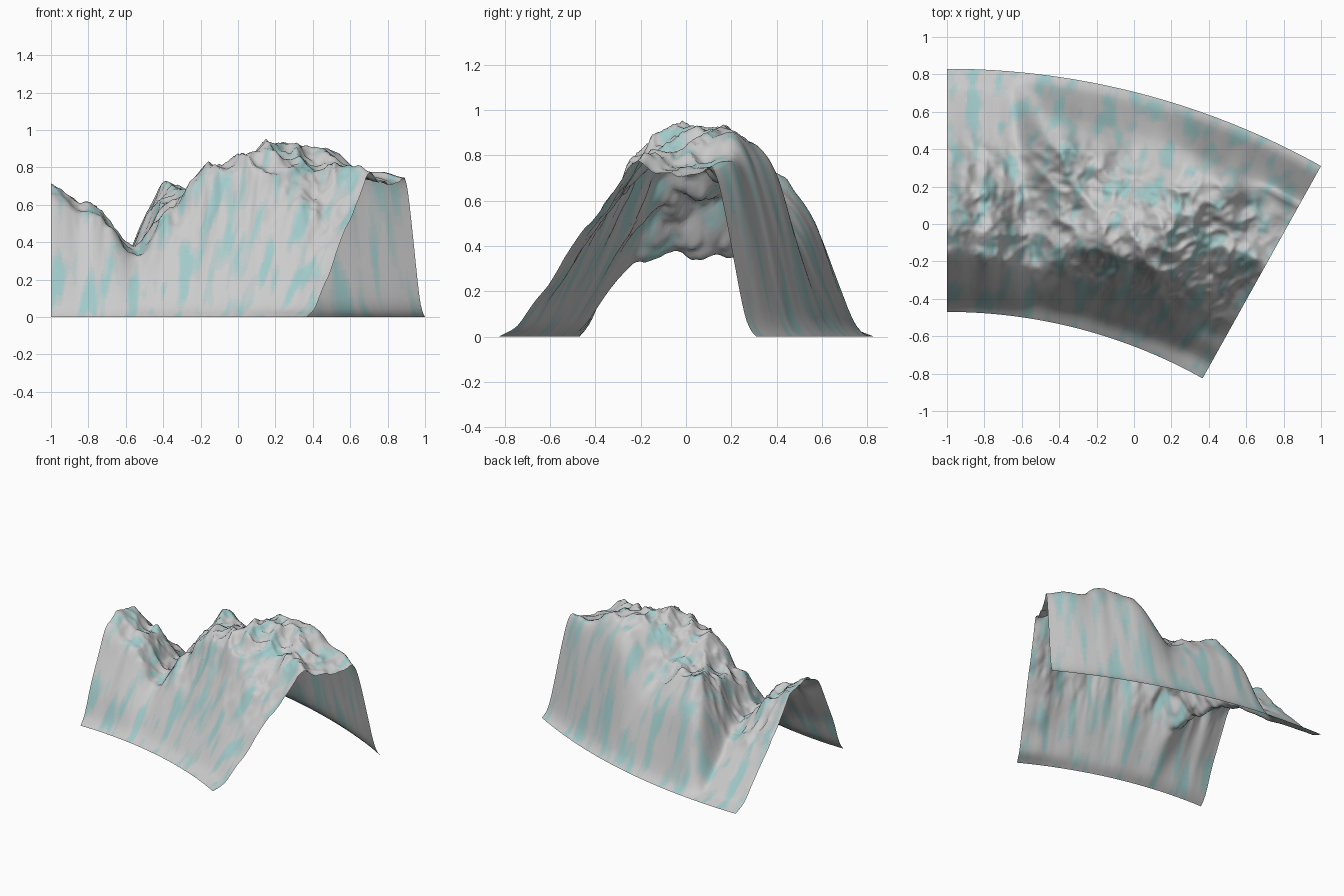
import bpy, bmesh, math
from mathutils import noise, Vector

if "Cube" in bpy.data.objects:
    bpy.data.objects.remove(bpy.data.objects["Cube"])

NU, NV = 150, 110
ARC = math.radians(29.15)
R_IN, R_OUT, CY = 2.806, 4.106, -3.276

# Cross-sections (position across the ridge, height) from front foot to back foot
LEFT = [(0, 0), (.04, .06), (.085, .24), (.18, .5), (.23, .645), (.34, .71),
        (.48, .68), (.57, .55), (.66, .4), (.84, .157), (.92, .04), (1, 0)]
PASS = [(0, 0), (.05, .05), (.12, .19), (.22, .35), (.3, .37), (.5, .36),
        (.6, .34), (.75, .2), (.9, .04), (1, 0)]
SPUR = [(0, 0), (.05, .05), (.15, .27), (.26, .5), (.34, .59), (.5, .64), (.62, .69),
        (.71, .73), (.78, .62), (.84, .5), (.9, .26), (.96, .04), (1, 0)]
SADDLE = [(0, 0), (.05, .05), (.15, .27), (.25, .54), (.33, .78), (.42, .82),
          (.52, .77), (.6, .69), (.68, .63), (.77, .54), (.84, .42), (.9, .25), (.96, .05), (1, 0)]
MASSIF = [(0, 0), (.05, .05), (.15, .27), (.25, .54), (.33, .8), (.42, .9),
          (.57, .96), (.68, .91), (.77, .86), (.83, .77), (.87, .58), (.91, .35), (.96, .06), (1, 0)]
SHOULDER = [(0, 0), (.06, .05), (.15, .25), (.25, .49), (.35, .68), (.45, .8),
            (.6, .86), (.76, .91), (.82, .78), (.87, .57), (.91, .36), (.96, .05), (1, 0)]
RIGHT = [(0, 0), (.07, .04), (.14, .16), (.19, .22), (.28, .4), (.4, .56), (.47, .68),
         (.54, .8), (.59, .73), (.7, .71), (.79, .72), (.83, .77), (.86, .66),
         (.9, .42), (.96, .05), (1, 0)]
# Stations along the ridge: position, section, height scale
STATIONS = [(0, LEFT, 1), (.11, LEFT, .84), (.25, PASS, 1), (.385, SPUR, 1),
            (.51, SADDLE, 1), (.69, MASSIF, 1), (.8, SHOULDER, 1), (.93, RIGHT, 1.04), (1, RIGHT, 1)]


def section(points, v):
    for (a, ha), (b, hb) in zip(points, points[1:]):
        if v <= b:
            return ha + (hb - ha) * (v - a) / (b - a)
    return 0.0


def soft(points, v):
    # rounded version of the section
    w = min(.02, v, 1 - v)
    return (section(points, v - w) + 2 * section(points, v) + section(points, v + w)) / 4


def base_height(u, v):
    for (a, pa, sa), (b, pb, sb) in zip(STATIONS, STATIONS[1:]):
        if u <= b:
            t = (u - a) / (b - a)
            t = t * t * (3 - 2 * t)
            return soft(pa, v) * sa * (1 - t) + soft(pb, v) * sb * t
    return soft(RIGHT, v)


def height(u, v):
    inside = min(1, 8 * u, 8 * (1 - u))
    # slanted pass and wavy crest edges
    uu = u + .24 * (v - .42) * math.exp(-((u - .25) / .13) ** 2) * inside
    uu = min(max(uu, 0), 1)
    gully = noise.noise(Vector((u * 11, v * 1.5, 4))) + .5 * noise.noise(Vector((u * 25, v * 3, 9)))
    vv = v + .02 * gully * math.sin(math.pi * v) * inside
    z = base_height(uu, vv)
    # craggy relief, strongest on the heights
    p = Vector((u * 9, v * 6, 2))
    ridged = sum((.5 - abs(noise.noise(p * f + Vector((f, 0, 0))))) / f for f in (1, 2, 4))
    top = max(0, min(1, (v - .15) / .15, (.8 - v) / .12))
    z += (ridged - .58) * .1 * top * (.35 + .65 * inside) * min(1, z * 2)
    return max(0, z)


bm = bmesh.new()
grid = []
for i in range(NU + 1):
    u = i / NU
    a = u * ARC
    row = []
    for j in range(NV + 1):
        v = j / NV
        r = R_IN + (R_OUT - R_IN) * v
        row.append(bm.verts.new((-1 + r * math.sin(a), CY + r * math.cos(a), height(u, v))))
    grid.append(row)

# Faces, shaded by streaky patches of colour
for i in range(NU):
    for j in range(NV):
        f = bm.faces.new((grid[i][j], grid[i + 1][j], grid[i + 1][j + 1], grid[i][j + 1]))
        f.smooth = True
        u, v = i / NU, j / NV
        n = noise.noise(Vector((u * 22, v * 9, 20))) + .5 * noise.noise(Vector((u * 45, v * 18, 31)))
        f.material_index = max(0, min(4, int((n + .08) / .11)))

mesh = bpy.data.meshes.new("mountain_ridge")
bm.to_mesh(mesh)
bm.free()
# Grey rock blending to icy teal
for k in range(5):
    m = bpy.data.materials.new(f"rock_shade_{k}")
    t = k / 4
    m.diffuse_color = (.6 - .24 * t, .58 + .01 * t, .58 + .01 * t, 1)
    m.use_nodes = True
    m.node_tree.nodes["Principled BSDF"].inputs["Base Color"].default_value = m.diffuse_color
    mesh.materials.append(m)
ridge = bpy.data.objects.new("mountain_ridge", mesh)
bpy.context.collection.objects.link(ridge)
